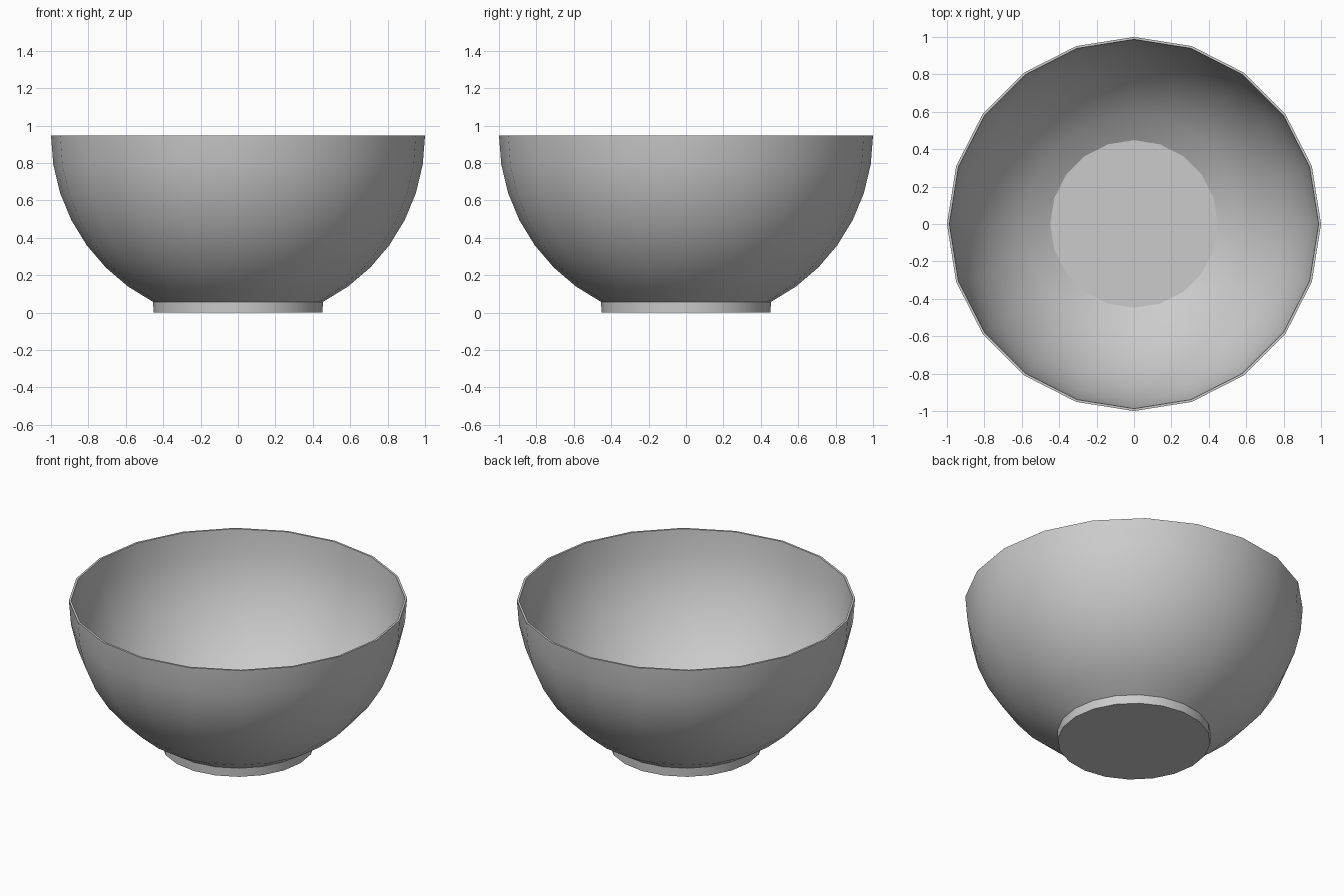
import bpy, bmesh
from math import sin, cos, radians, pi

if "Cube" in bpy.data.objects:
    bpy.data.objects.remove(bpy.data.objects["Cube"])

SIDES = 20
RIM_Z = 0.948


def arc(radius):
    """Points of a round bowl wall, from floor ring up to the rim (9 degree steps)."""
    return [(radius * sin(radians(a)), RIM_Z - radius * cos(radians(a)))
            for a in range(27, 91, 9)]


def lathe(name, profile):
    """Turn an (r, z) profile into a closed faceted solid; both ends are capped."""
    bm = bmesh.new()
    rings = [[bm.verts.new((r * cos(2 * pi * i / SIDES), r * sin(2 * pi * i / SIDES), z))
              for i in range(SIDES)] for r, z in profile]
    for a, b in zip(rings, rings[1:]):
        for i in range(SIDES):
            j = (i + 1) % SIDES
            bm.faces.new((a[i], a[j], b[j], b[i]))
    bm.faces.new(rings[0])
    bm.faces.new(rings[-1])
    bmesh.ops.recalc_face_normals(bm, faces=bm.faces)
    mesh = bpy.data.meshes.new(name)
    bm.to_mesh(mesh)
    bm.free()
    obj = bpy.data.objects.new(name, mesh)
    bpy.context.collection.objects.link(obj)
    bpy.context.view_layer.objects.active = obj
    obj.select_set(True)
    bpy.ops.object.shade_smooth_by_angle(angle=radians(30))
    return obj


# Thin-walled bowl: inner wall up, over the rim, outer wall down, then the foot
inner = arc(0.987)
outer = arc(1.0)[::-1]
foot = [(0.452, 0.0)]
lathe("bowl", inner + outer + foot)
